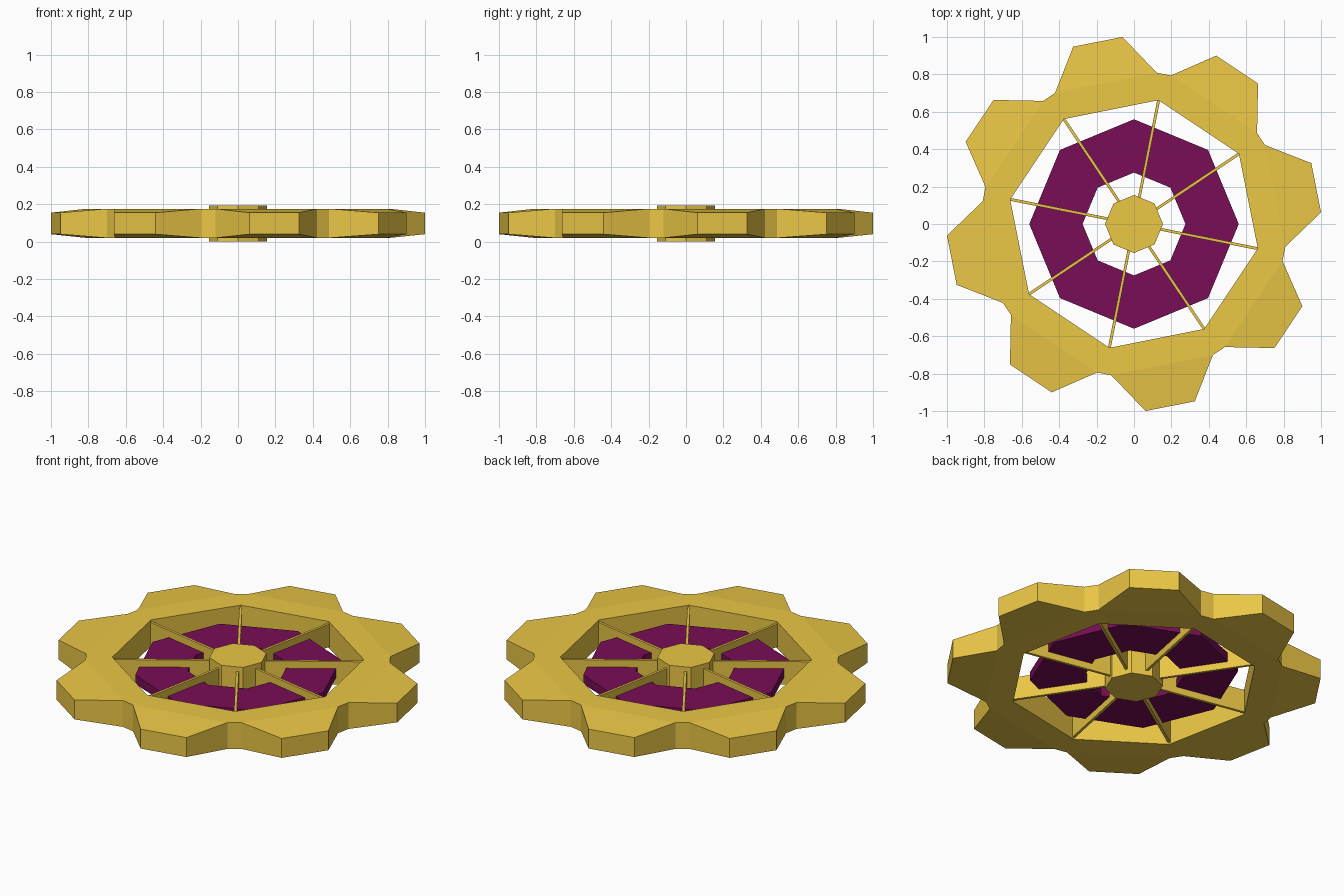
import bpy, bmesh
from math import radians, cos, sin

if "Cube" in bpy.data.objects:
    bpy.data.objects.remove(bpy.data.objects["Cube"])

N = 8
STEP = 360 / N
VALLEY = 33.75          # angle of a notch / spoke


def material(name, rgb):
    m = bpy.data.materials.new(name)
    m.diffuse_color = (*rgb, 1)
    m.use_nodes = True
    m.node_tree.nodes["Principled BSDF"].inputs["Base Color"].default_value = m.diffuse_color
    return m


GOLD = material("gold", (0.83, 0.57, 0.06))
PURPLE = material("purple", (0.19, 0.004, 0.093))


def finish(name, bm, mat):
    bmesh.ops.recalc_face_normals(bm, faces=bm.faces)
    me = bpy.data.meshes.new(name)
    bm.to_mesh(me)
    bm.free()
    me.materials.append(mat)
    ob = bpy.data.objects.new(name, me)
    bpy.context.collection.objects.link(ob)
    return ob


def polar(bm, r, deg, z):
    return bm.verts.new((r * cos(radians(deg)), r * sin(radians(deg)), z))


# toothed rim: flat octagonal band with teeth tapering towards the tips
bm = bmesh.new()
pts = [(0.675, 0, 0.02, 0.176), (0.818, -2.7, 0.02, 0.176), (0.818, 2.7, 0.02, 0.176),
       (1.002, 14.8, 0.04, 0.155), (1.002, 30.2, 0.04, 0.155)]
secs = []
for k in range(N):
    a = VALLEY + k * STEP
    secs.append([[polar(bm, r, a + d, z[i]) for r, d, *z in pts] for i in (0, 1)])
for k in range(N):
    cur, nxt = secs[k], secs[(k + 1) % N]
    for i in (0, 1):
        inner, v0, v1, t0, t1 = cur[i]
        inner2, w0 = nxt[i][0], nxt[i][1]
        bm.faces.new((inner, v0, v1))
        bm.faces.new((inner, v1, w0, inner2))
        bm.faces.new((v1, t0, t1, w0))
    lo = cur[0][1:] + [nxt[0][1]]
    hi = cur[1][1:] + [nxt[1][1]]
    for j in range(4):
        bm.faces.new((lo[j], lo[j + 1], hi[j + 1], hi[j]))
    bm.faces.new((cur[0][0], nxt[0][0], nxt[1][0], cur[1][0]))
finish("toothed_rim", bm, GOLD)

# inner purple ring
bm = bmesh.new()
prof = [(0.275, 0.07), (0.56, 0.07), (0.56, 0.123), (0.275, 0.123)]
loops = [[polar(bm, r, k * STEP, z) for r, z in prof] for k in range(N)]
for k in range(N):
    a, b = loops[k], loops[(k + 1) % N]
    for j in range(4):
        m = (j + 1) % 4
        bm.faces.new((a[j], a[m], b[m], b[j]))
finish("inner_ring", bm, PURPLE)

# octagonal hub
bm = bmesh.new()
lo = [polar(bm, 0.155, k * STEP, 0.0) for k in range(N)]
hi = [polar(bm, 0.155, k * STEP, 0.193) for k in range(N)]
bm.faces.new(lo)
bm.faces.new(hi)
for k in range(N):
    m = (k + 1) % N
    bm.faces.new((lo[k], lo[m], hi[m], hi[k]))
finish("hub", bm, GOLD)

# thin spokes from hub to rim corners
for k in range(N):
    bm = bmesh.new()
    bmesh.ops.create_cube(bm, size=1)
    bmesh.ops.scale(bm, vec=(0.54, 0.015, 0.135), verts=bm.verts)
    bmesh.ops.translate(bm, vec=(0.41, 0, 0.0975), verts=bm.verts)
    ob = finish(f"spoke_{k + 1}", bm, GOLD)
    ob.rotation_euler.z = radians(VALLEY + k * STEP)
